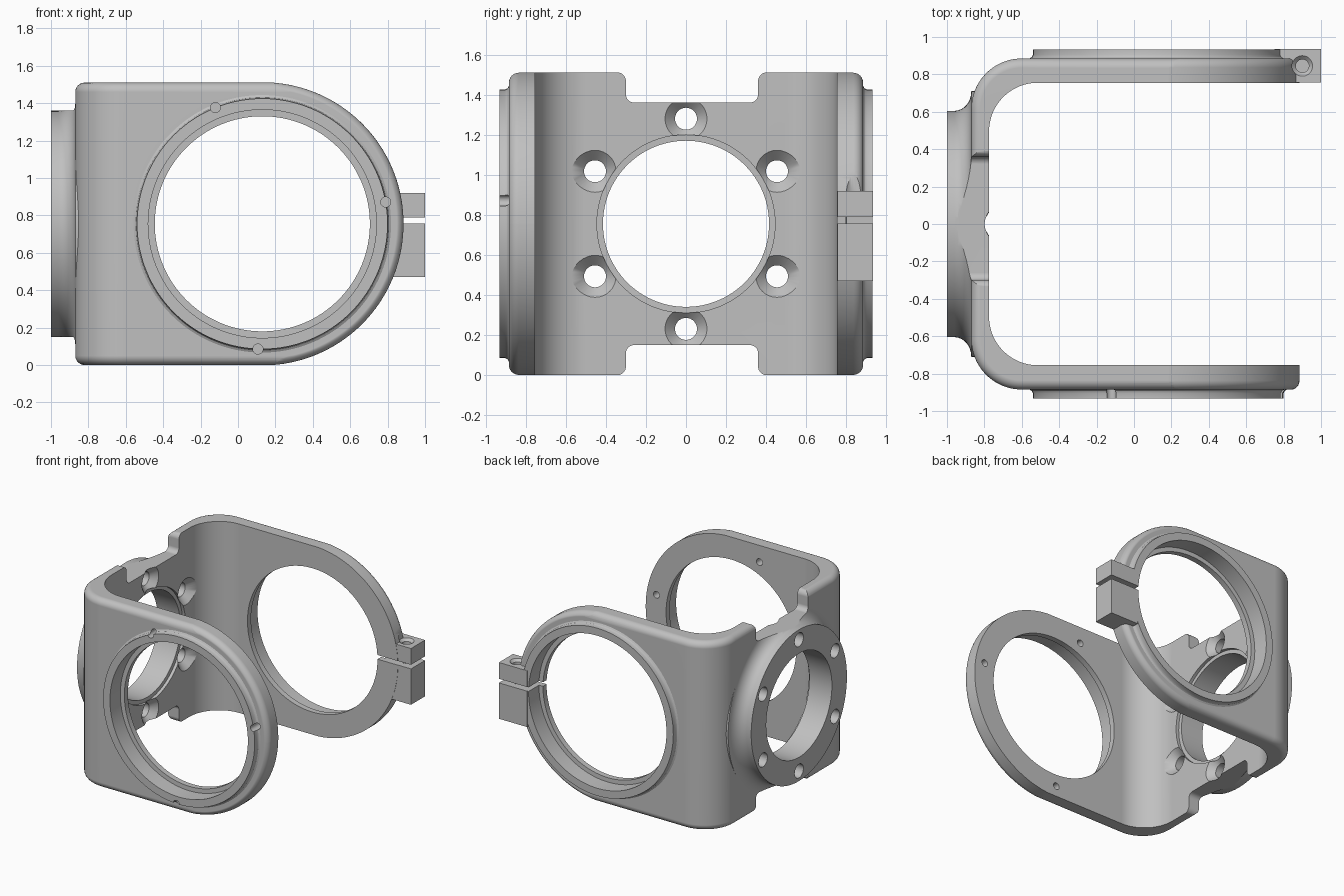
import bpy, bmesh, math
from mathutils import Vector

if "Cube" in bpy.data.objects:
    bpy.data.objects.remove(bpy.data.objects["Cube"], do_unlink=True)

grey = bpy.data.materials.new("cast_grey")
grey.use_nodes = True
grey.diffuse_color = (0.53, 0.53, 0.53, 1)
grey.node_tree.nodes["Principled BSDF"].inputs["Base Color"].default_value = grey.diffuse_color

MID = 0.755          # half height, and height of every main bore
ARM_X = 0.13         # centre of the arm rings
INNER, OUTER = 0.755, 0.885
FILLET = 0.05
# Outer rim rounding as (distance from the face, inset) pairs
RIM = [(FILLET * (1 - math.sin(a)), FILLET * (1 - math.cos(a)))
       for a in [math.pi / 2 * k / 6 for k in range(7)]]


def loft(name, rings, axis):
    """Solid through rings of 2D points, each at a distance along an axis."""
    place = {"X": lambda t, u, v: (t, u, v),
             "Y": lambda t, u, v: (u, t, v),
             "Z": lambda t, u, v: (u, v, t)}[axis]
    bm = bmesh.new()
    loops = [[bm.verts.new(place(t, u, v)) for u, v in pts] for t, pts in rings]
    n = len(loops[0])
    for a, b in zip(loops, loops[1:]):
        for i in range(n):
            bm.faces.new((a[i], a[(i + 1) % n], b[(i + 1) % n], b[i]))
    bm.faces.new(loops[0][::-1])
    bm.faces.new(loops[-1])
    if bm.calc_volume(signed=True) < 0:
        bmesh.ops.reverse_faces(bm, faces=bm.faces)
    mesh = bpy.data.meshes.new(name)
    bm.to_mesh(mesh)
    bm.free()
    mesh.materials.append(grey)
    obj = bpy.data.objects.new(name, mesh)
    bpy.context.scene.collection.objects.link(obj)
    return obj


def prism(name, pts, axis, a, b):
    return loft(name, [(a, pts), (b, pts)], axis)


def lathe(name, profile, axis, centre, steps=96):
    def circle(r):
        return [(centre[0] + r * math.cos(math.tau * i / steps),
                 centre[1] + r * math.sin(math.tau * i / steps)) for i in range(steps)]
    return loft(name, [(t, circle(r)) for t, r in profile], axis)


def rounded(corners, steps=8):
    """Polygon from (u, v, radius) corners with tangent arcs."""
    pts = []
    for i, (u, v, r) in enumerate(corners):
        p = Vector((u, v))
        if not r:
            pts.append((u, v))
            continue
        before = (Vector(corners[i - 1][:2]) - p).normalized()
        after = (Vector(corners[(i + 1) % len(corners)][:2]) - p).normalized()
        half = before.angle(after) / 2
        centre = p + (before + after).normalized() * r / math.sin(half)
        start = p + before * r / math.tan(half) - centre
        end = p + after * r / math.tan(half) - centre
        turn = math.atan2(start.x * end.y - start.y * end.x, start.dot(end))
        for k in range(steps + 1):
            a = turn * k / steps
            pts.append((centre.x + start.x * math.cos(a) - start.y * math.sin(a),
                        centre.y + start.x * math.sin(a) + start.y * math.cos(a)))
    return pts


def combine(target, tool, operation):
    mod = target.modifiers.new("join", "BOOLEAN")
    mod.operation, mod.solver, mod.object = operation, "EXACT", tool
    bpy.context.view_layer.objects.active = target
    bpy.ops.object.modifier_apply(modifier=mod.name)
    bpy.data.objects.remove(tool, do_unlink=True)


def strap_outline(i):
    return rounded([(1.3, -OUTER + i, 0), (1.3, OUTER - i, 0),
                    (-0.87 + i, OUTER - i, 0.27 - i), (-0.87 + i, -OUTER + i, 0.27 - i)], 20)


def arm_outline(i):
    low, high, end = i - 0.002, 2 * MID + 0.002 - i, ARM_X + MID - i
    r = MID - i
    return rounded([(-1.3, low, 0), (end, low, r), (end, high, r), (-1.3, high, 0)], 40)


# Bent strap with rounded outer rims, then its hollow
rings = [(d, strap_outline(i)) for d, i in RIM[::-1]]
rings += [(2 * MID - d, strap_outline(i)) for d, i in RIM]
bracket = loft("bracket", rings, "Z")
hollow = rounded([(1.5, -INNER, 0), (1.5, INNER, 0),
                  (-0.775, INNER, 0.26), (-0.775, -INNER, 0.26)], 20)
combine(bracket, prism("hollow", hollow, "Z", -0.3, 1.8), "DIFFERENCE")

# Round arm ends, with the same rim
face = OUTER + 0.002
rings = [(d - face, arm_outline(i)) for d, i in RIM[::-1]]
rings += [(face - d, arm_outline(i)) for d, i in RIM]
combine(bracket, loft("arm_ends", rings, "Y"), "INTERSECT")

# Mounting flange with a flared foot
flare = [(-0.96 + 0.09 * math.sin(a), 0.605 + 0.105 * (1 - math.cos(a)))
         for a in [math.pi / 2 * k / 8 for k in range(9)]]
combine(bracket, lathe("flange", [(-1, 0.605)] + flare + [(-0.82, 0.71)],
                       "X", (0, MID)), "UNION")

# Raised rings on both arms
for side in (-1, 1):
    ring = [(0.81, 0.69), (0.884, 0.69), (0.892, 0.677), (0.905, 0.67), (0.932, 0.67)]
    combine(bracket, lathe("arm_ring", [(side * t, r) for t, r in ring],
                           "Y", (ARM_X, MID), 128), "UNION")

# Clamp lug on the back arm
lug = [(0.75, 0.47), (1, 0.47), (1, 0.92), (0.75, 0.92)]
combine(bracket, prism("clamp_lug", lug, "Y", 0.757, 0.935), "UNION")

# Arm bores, each with a lip on the inside
for side in (-1, 1):
    bore = [(0.6, 0.575), (0.80, 0.575), (0.801, 0.61), (1.1, 0.61)]
    combine(bracket, lathe("arm_bore", [(side * t, r) for t, r in bore],
                           "Y", (ARM_X, MID), 128), "DIFFERENCE")

# Flange bore with a shallow inner recess
bore = [(-1.1, 0.415), (-0.801, 0.415), (-0.80, 0.445), (-0.6, 0.445)]
combine(bracket, lathe("flange_bore", bore, "X", (0, MID)), "DIFFERENCE")

# Notches in the top and bottom of the web
for sign in (-1, 1):
    top = MID + 0.002
    notch = rounded([(-0.5, 1, 0), (-0.5, top, 0), (-0.3, top, 0.045), (-0.3, 0.606, 0.04),
                     (0.36, 0.606, 0.04), (0.36, top, 0.045), (0.5, top, 0), (0.5, 1, 0)])
    combine(bracket, prism("notch", [(y, MID + sign * z) for y, z in notch],
                           "X", -1.2, -0.62), "DIFFERENCE")

# Countersunk screw holes around the flange
for k in range(6):
    a = math.radians(30 + 60 * k)
    hole = [(-1.1, 0.055), (-0.825, 0.055), (-0.7, 0.18)]
    combine(bracket, lathe("flange_hole", hole, "X",
                           (0.525 * math.cos(a), MID + 0.525 * math.sin(a)), 32), "DIFFERENCE")

# Pin holes at the edge of the front ring
for degrees in (10, 112, 268):
    a = math.radians(degrees)
    combine(bracket, lathe("pin_hole", [(-1.1, 0.027), (-0.6, 0.027)], "Y",
                           (ARM_X + 0.67 * math.cos(a), MID + 0.67 * math.sin(a)), 24), "DIFFERENCE")

# Clamp slit and screw hole
slit = [(0.6, 0.757), (1.1, 0.757), (1.1, 0.79), (0.6, 0.79)]
combine(bracket, prism("clamp_slit", slit, "Y", 0.6, 1.1), "DIFFERENCE")
screw = [(0.56, 0.035), (0.9, 0.035), (0.92, 0.055), (1.0, 0.055)]
combine(bracket, lathe("clamp_hole", screw, "Z", (0.9, 0.845), 32), "DIFFERENCE")

# Smooth curves, crisp edges
bpy.ops.object.select_all(action="DESELECT")
bracket.select_set(True)
bpy.context.view_layer.objects.active = bracket
bpy.ops.object.shade_smooth_by_angle(angle=math.radians(30))
weighted = bracket.modifiers.new("weighted_normals", "WEIGHTED_NORMAL")
weighted.keep_sharp = True
